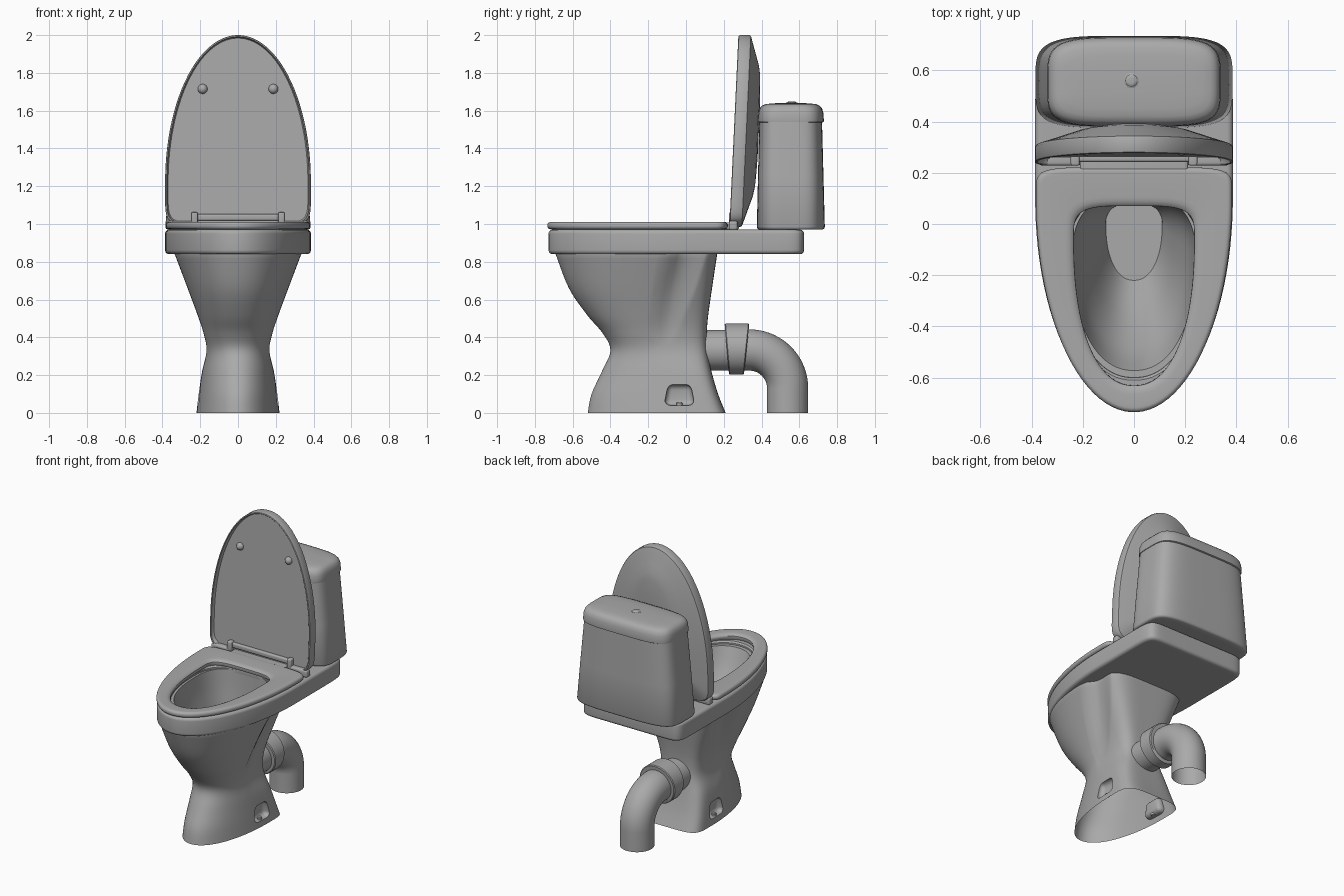
import bpy, bmesh, math
from mathutils import Matrix, Vector

if "Cube" in bpy.data.objects:
    bpy.data.objects.remove(bpy.data.objects["Cube"])

grey = bpy.data.materials.new("ceramic_grey")
grey.diffuse_color = (0.4, 0.4, 0.4, 1)
grey.use_nodes = True
grey.node_tree.nodes["Principled BSDF"].inputs["Base Color"].default_value = grey.diffuse_color


def sp(v, e):
    return math.copysign(abs(v) ** e, v)


def egg(f, b, hw, yc, nf=2.0, nb=2.0, d=0.0, n_pts=96):
    """Egg outline: front f, back b, half width hw at yc, inset by d."""
    pts = []
    for i in range(n_pts):
        t = 2 * math.pi * (i + 0.5) / n_pts
        s, c = math.sin(t), math.cos(t)
        n, length = (nb, b - d - yc) if c > 0 else (nf, yc - f - d)
        pts.append(((hw - d) * sp(s, 2 / n), yc + length * sp(c, 2 / n)))
    return pts


def at(z, pts):
    return [(x, y, z) for x, y in pts]


def slab(z0, z1, r):
    """Rounded edge profile (z, inset) from the underside to the top."""
    a = [(r * (1 - math.cos(k * math.pi / 12)), r * (1 - math.sin(k * math.pi / 12))) for k in range(7)]
    return ([(z0, r + 0.015)] + [(z0 + h, d) for h, d in a]
            + [(z1 - h, d) for h, d in reversed(a)] + [(z1, r + 0.01)])


def finish(name, bm):
    bmesh.ops.recalc_face_normals(bm, faces=bm.faces)
    me = bpy.data.meshes.new(name)
    bm.to_mesh(me)
    bm.free()
    me.materials.append(grey)
    ob = bpy.data.objects.new(name, me)
    bpy.context.collection.objects.link(ob)
    return ob


def smooth(ob, angle=38):
    bpy.ops.object.select_all(action='DESELECT')
    ob.select_set(True)
    bpy.context.view_layer.objects.active = ob
    bpy.ops.object.shade_smooth_by_angle(angle=math.radians(angle))


def loft(name, rings, closed=False):
    """Skin through rings; capped ends, or closed into a torus."""
    bm = bmesh.new()
    vs = [[bm.verts.new(p) for p in r] for r in rings]
    n = len(rings[0])
    pairs = list(zip(vs, vs[1:])) + ([(vs[-1], vs[0])] if closed else [])
    for a, b in pairs:
        for i in range(n):
            j = (i + 1) % n
            bm.faces.new((a[i], a[j], b[j], b[i]))
    if not closed:
        bm.faces.new(vs[0])
        bm.faces.new(vs[-1])
    ob = finish(name, bm)
    smooth(ob)
    return ob


def open_bottom(ob):
    """Remove the faces lying on the floor, leaving the part hollow."""
    bm = bmesh.new()
    bm.from_mesh(ob.data)
    low = [f for f in bm.faces if all(v.co.z < 1e-4 for v in f.verts)]
    bmesh.ops.delete(bm, geom=low, context='FACES')
    bm.to_mesh(ob.data)
    bm.free()
    smooth(ob)


def box(name, center, size, bevel):
    bm = bmesh.new()
    bmesh.ops.create_cube(bm, size=1, matrix=Matrix.Translation(center) @ Matrix.Diagonal((*size, 1)))
    bmesh.ops.bevel(bm, geom=bm.edges[:], offset=bevel, segments=4, profile=0.5, affect='EDGES')
    ob = finish(name, bm)
    smooth(ob)
    return ob


def spline(rows, k):
    """Catmull-Rom through table rows."""
    out = []
    for i in range(len(rows) - 1):
        p = [Vector(rows[min(max(i + o, 0), len(rows) - 1)]) for o in (-1, 0, 1, 2)]
        for s in range(k):
            t = s / k
            out.append(0.5 * (2 * p[1] + (p[2] - p[0]) * t + (2 * p[0] - 5 * p[1] + 4 * p[2] - p[3]) * t * t
                              + (3 * p[1] - p[0] - 3 * p[2] + p[3]) * t ** 3))
    return out + [Vector(rows[-1])]


# Pedestal and basin: z, front, back, half width, widest y, groove start, groove end, rear half width, groove depth
outer = [
    (0.00, -0.52, 0.21, 0.220, 0.04, -0.20, -0.10, 0.220, 0),
    (0.10, -0.50, 0.17, 0.208, 0.02, -0.20, -0.10, 0.208, 0),
    (0.22, -0.445, 0.135, 0.190, -0.04, -0.20, -0.10, 0.190, 0),
    (0.33, -0.40, 0.113, 0.167, -0.14, -0.18, -0.12, 0.165, 0),
    (0.42, -0.44, 0.110, 0.182, -0.18, -0.17, -0.05, 0.170, 0.06),
    (0.52, -0.525, 0.118, 0.215, -0.18, -0.155, -0.01, 0.195, 0.11),
    (0.66, -0.62, 0.138, 0.267, -0.16, -0.13, 0.05, 0.245, 0.14),
    (0.84, -0.69, 0.165, 0.335, -0.12, -0.08, 0.11, 0.310, 0.13),
]
rings = []
for z, f, b, hw, yc, y0, y1, wr, g in spline(outer, 5):
    ring = []
    for x, y in egg(f, b, hw, yc, 2.1, 4.5, 0, 192):
        u = min(max((y - y0) / (y1 - y0), 0), 1)
        ring.append((x * (1 + (wr / hw - 1) * u * u * (3 - 2 * u) - g * math.sin(math.pi * u ** 0.7)), y, z))
    rings.append(ring)
rings.append([(x, y, 0.95) for x, y, z in rings[-1]])
basin = [(0.95, -0.572, 0.115, 0.24, -0.13), (0.80, -0.50, 0.11, 0.215, -0.12), (0.62, -0.375, 0.10, 0.16, -0.08),
         (0.48, -0.255, 0.085, 0.118, -0.03), (0.44, -0.22, 0.08, 0.11, 0.0)]
for z, f, b, hw, yc in spline(basin, 5):
    rings.append(at(z, egg(f, b, hw, yc, 2.2, 2.6, 0, 192)))
pedestal = loft("pedestal_bowl", rings)

# Bolt pockets cut into both sides of the foot
for s in (-1, 1):
    cutter = box("pocket_cutter", (s * 0.245, -0.035, 0.095), (0.15, 0.155, 0.11), 0.03)
    for v in cutter.data.vertices:
        v.co.y += (-0.035 - v.co.y) * max(0, v.co.z - 0.06) * 2.5
    bpy.ops.object.select_all(action='DESELECT')
    bpy.context.view_layer.objects.active = pedestal
    pedestal.select_set(True)
    mod = pedestal.modifiers.new("pocket", 'BOOLEAN')
    mod.operation, mod.solver, mod.object = 'DIFFERENCE', 'EXACT', cutter
    bpy.ops.object.modifier_apply(modifier=mod.name)
    bpy.data.objects.remove(cutter)
    bolt = [(0.038, 0.016), (0.052, 0.016), (0.056, 0.012)]
    loft("floor_bolt", [at(z, [(x + s * 0.19, y - 0.035) for x, y in egg(-r, r, r, 0, n_pts=24)]) for z, r in bolt])
open_bottom(pedestal)

# Rim deck that carries the seat and the tank
rings = [at(z, egg(-0.728, 0.625, 0.386, 0.1, 2.0, 14, d)) for z, d in slab(0.84, 0.97, 0.022)]
rings += [at(z, egg(-0.61, 0.125, 0.265, -0.13, 2.2, 2.6, d)) for z, d in ((0.97, 0), (0.96, 0.01), (0.93, 0.012), (0.84, -0.01))]
loft("rim_deck", rings, True)

# Seat ring with rear tab
rings = [at(z, egg(-0.735, 0.222, 0.383, 0.1, 2.0, 6, d)) for z, d in slab(0.972, 1.011, 0.018)]
rings += [at(z, egg(-0.63, 0.07, 0.235, -0.06, 2.25, 4, d)) for z, d in
          ((1.011, -0.035), (1.009, -0.02), (1.004, -0.008), (0.997, -0.001), (0.988, 0), (0.972, -0.006))]
loft("seat", rings, True)
box("seat_tab", (0, 0.23, 0.989), (0.42, 0.1, 0.036), 0.008)


# Raised lid: outline in the upright plane, recessed in front, domed behind
def lid_y(z):
    return 0.23 + 0.047 * (z - 0.99)


profile = [(0.028, 0.03), (0.028, 0.016), (0.022, 0.012), (0.003, 0.011), (0, 0.008), (0.003, 0.002), (0.01, 0),
           (0.058, 0), (0.066, 0.004), (0.070, 0.015), (0.084, 0.06), (0.100, 0.11), (0.116, 0.16), (0.125, 0.21),
           (0.130, 0.27), (0.132, 0.32)]
rings = []
for depth, d in profile:
    ring = egg(-2.0, -0.985, 0.386, -1.22, 2.0, 7, min(d, 0.22))
    k = max(0, d - 0.22) / 0.16
    rings.append([(x * (1 - k), lid_y(h) + depth, h)
                  for x, h in ((x, -y + k * (y + 1.45)) for x, y in ring)])
loft("lid", rings)

# Lid bumpers and hinges
for s in (-1, 1):
    bpy.ops.mesh.primitive_uv_sphere_add(segments=24, ring_count=12, radius=0.026, location=(s * 0.187, lid_y(1.715) + 0.029, 1.715))
    bpy.context.object.name = "lid_bumper"
    bpy.context.object.data.materials.append(grey)
    smooth(bpy.context.object, 60)
    box("hinge_post", (s * 0.23, 0.25, 1.03), (0.034, 0.045, 0.065), 0.008)
    box("hinge_lug", (s * 0.295, 0.25, 0.992), (0.15, 0.045, 0.05), 0.012)
box("hinge_bar", (0, 0.257, 1.035), (0.45, 0.03, 0.035), 0.01)

# Water tank, tapering upwards
tank = [(0.97, 0.04), (0.97, 0.012), (0.975, 0.004), (0.985, 0)]
rings = [at(z, egg(0.375, 0.735, 0.385, 0.553, 4.5, 4.2, d)) for z, d in tank]
rings += [at(1.25, egg(0.381, 0.728, 0.362, 0.553, 4.5, 4.2)), at(1.55, egg(0.388, 0.72, 0.334, 0.553, 4.5, 4.2))]
loft("tank", rings)

# Tank cover and flush button
cover = [(1.537, 0.008), (1.541, 0.001), (1.55, 0), (1.59, 0.003), (1.612, 0.01), (1.626, 0.022),
         (1.634, 0.04), (1.638, 0.07), (1.641, 0.12)]
loft("tank_cover", [at(z, egg(0.38, 0.73, 0.339, 0.555, 4.5, 4.2, d)) for z, d in cover])
button = [(1.63, 0.03), (1.642, 0.03), (1.644, 0.026), (1.644, 0.024), (1.648, 0.02), (1.649, 0.012)]
loft("flush_button", [at(z, [(x - 0.01, y + 0.56) for x, y in egg(-r, r, r, 0, n_pts=32)]) for z, r in button])


# Waste pipe with elbow, and its flared collar
def hoop(y, z, ang, r):
    c, s = math.cos(math.radians(ang)), math.sin(math.radians(ang))
    return [(r * math.cos(a), y + r * math.sin(a) * c, z + r * math.sin(a) * s)
            for a in (2 * math.pi * i / 48 for i in range(48))]


rings = [hoop(0.06, 0.33, 90, 0.107)]
for i in range(19):
    a = 90 - 5 * i
    rings.append(hoop(0.335 + 0.203 * math.cos(math.radians(a)), 0.13 + 0.203 * math.sin(math.radians(a)), a, 0.109))
rings.append(hoop(0.538, 0, 0, 0.109))
open_bottom(loft("waste_pipe", rings))
loft("pipe_collar", [hoop(y, 0.338, a, r) for y, a, r in (
    (0.216, 95, 0.1), (0.216, 95, 0.13), (0.221, 95, 0.136), (0.316, 84, 0.136), (0.321, 84, 0.13), (0.321, 84, 0.1))])
